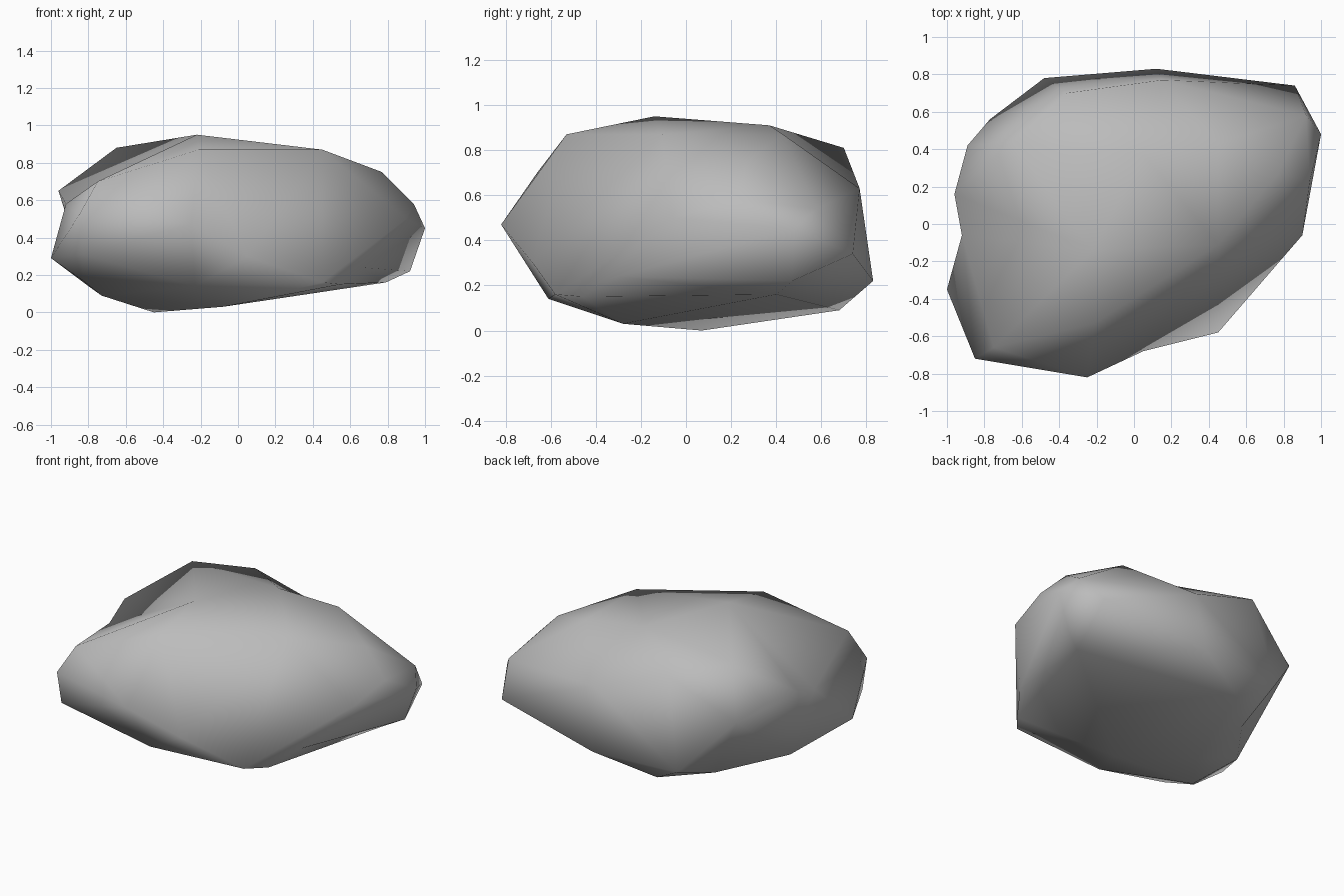
import bpy
import bmesh
from mathutils import Vector

# Remove the default cube
default_cube = bpy.data.objects.get("Cube")
if default_cube:
    bpy.data.objects.remove(default_cube, do_unlink=True)


def make_material(name, colour):
    material = bpy.data.materials.new(name)
    material.use_nodes = True
    material.diffuse_color = colour
    shader = material.node_tree.nodes["Principled BSDF"]
    shader.inputs["Base Color"].default_value = colour
    shader.inputs["Roughness"].default_value = 0.9
    return material


# Corners that carry a named ridge or valley, in hundredths of a unit
peak = (-22, -14, 95)
nose = (-25, -82, 47)
shoulder = (90, -6, 50)
left_tip = (100, 48, 45)
left_notch = (66, -30, 24)
left_heel = (79, 40, 16)
right_notch = (-92, -6, 58)
right_back = (-89, 42, 66)
back_heel = (-26, 68, 9)

# All corners of the boulder, grouped by region
crown = [peak, (-65, 44, 88), (45, -11, 87), (-21, -53, 87),
         (5, 37, 91), (45, 43, 87), (-36, 70, 81), (77, 27, 75)]
front_side = [nose, (-85, -72, 52), (-83, -70, 31), (-75, -66, 70),
              (45, -58, 16), (-23, -61, 14), (55, -46, 15), (5, -68, 30)]
left_side = [shoulder, left_tip, left_notch, (94, 23, 58), (86, 74, 34),
             (92, 58, 54), (92, 47, 22)]
right_side = [right_notch, right_back, (-100, -35, 29), (-96, 16, 65)]
back_side = [(-48, 78, 22), (12, 83, 22), (-77, 56, 55), (15, 77, 63)]
underside = [left_heel, back_heel, (-45, 7, 0), (-8, -28, 3), (-80, 3, 14),
             (-73, -31, 9), (-51, 42, 9), (-83, -42, 17)]
regions = [crown, front_side, left_side, right_side, back_side, underside]

# Ridges and valleys that must run straight between two corners
ridges = [(peak, right_notch), (right_notch, right_back), (nose, shoulder),
          (left_tip, left_notch), (left_heel, back_heel)]

centre = Vector((0, 0, 0.47))


def inflate(point):
    """Push a corner toward a rounder body so shallow dents stay in the hull."""
    offset = point - centre
    offset.z *= 1.6
    return offset * offset.length ** -0.85


def turn_edge(bm, ends):
    """Swap the diagonal of a triangle pair so that it joins the two ends."""
    for edge in bm.edges:
        around = {vert for face in edge.link_faces for vert in face.verts}
        if around - set(edge.verts) == ends:
            bmesh.ops.rotate_edges(bm, edges=[edge], use_ccw=False)
            return


def build_boulder(name, material):
    bm = bmesh.new()
    verts = {}
    for region in regions:
        for corner in region:
            verts[corner] = bm.verts.new(inflate(Vector(corner) / 100))

    # Skin the rounded body, then move every corner to its true place
    bmesh.ops.convex_hull(bm, input=list(bm.verts))
    for corner, vert in verts.items():
        vert.co = Vector(corner) / 100
    for start, end in ridges:
        turn_edge(bm, {verts[start], verts[end]})

    loose = [vert for vert in bm.verts if not vert.link_faces]
    bmesh.ops.delete(bm, geom=loose, context="VERTS")
    bmesh.ops.recalc_face_normals(bm, faces=list(bm.faces))
    for face in bm.faces:
        face.smooth = True

    mesh = bpy.data.meshes.new(name)
    bm.to_mesh(mesh)
    bm.free()
    mesh.materials.append(material)
    boulder = bpy.data.objects.new(name, mesh)
    bpy.context.collection.objects.link(boulder)
    return boulder


stone_grey = make_material("stone grey", (0.5, 0.5, 0.5, 1))
build_boulder("boulder", stone_grey)
